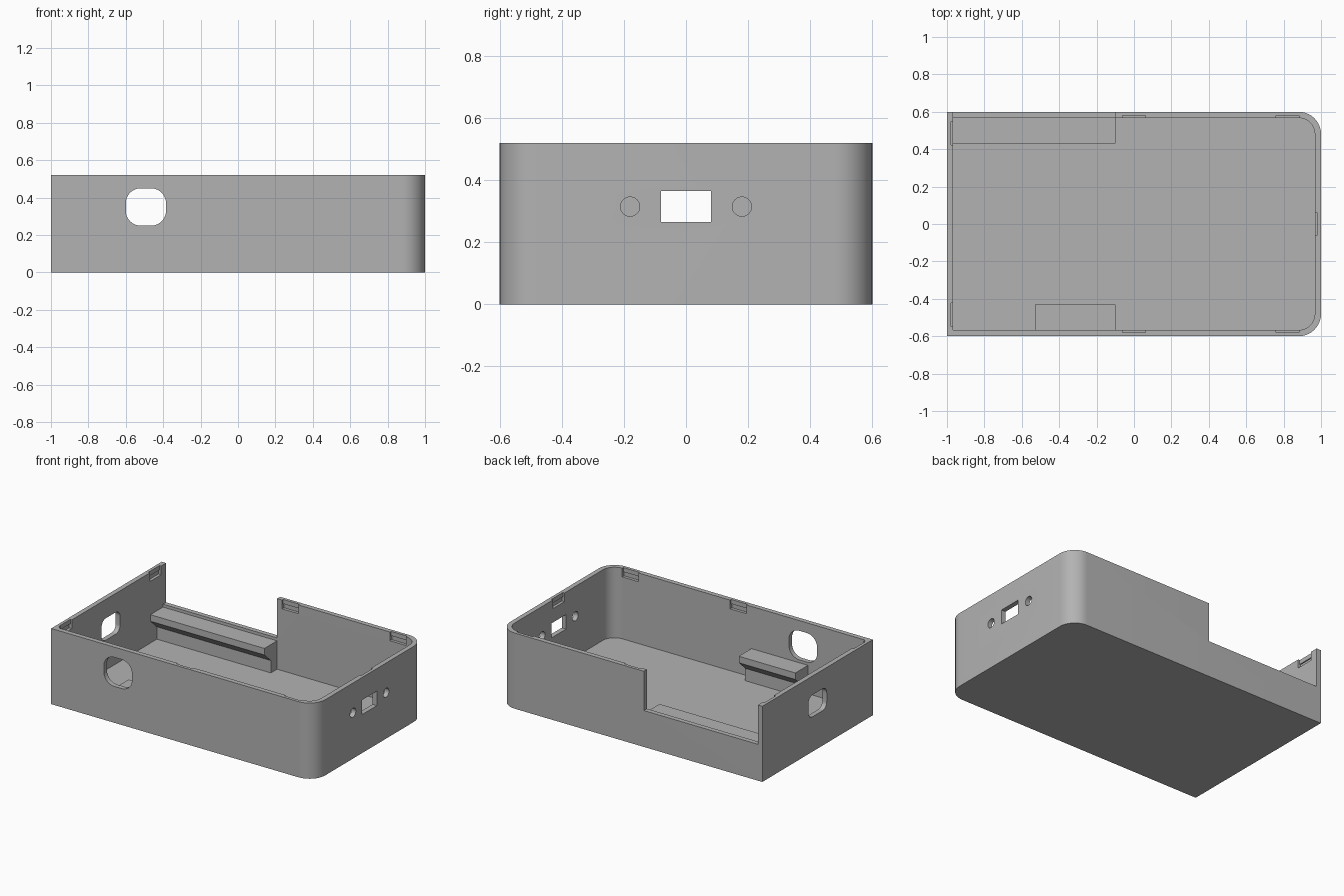
import bpy, bmesh
from math import sin, cos, pi, radians
from mathutils import Matrix, Vector

if "Cube" in bpy.data.objects:
    bpy.data.objects.remove(bpy.data.objects["Cube"])

grey = bpy.data.materials.new("light_grey")
grey.use_nodes = True
colour = (0.45, 0.45, 0.45, 1)
grey.diffuse_color = colour
grey.node_tree.nodes["Principled BSDF"].inputs["Base Color"].default_value = colour

HEIGHT, FLOOR, WALL = 0.52, 0.035, 0.033
PORT_Z = 0.315

# Axis frames: columns are where the profile's u, v and the extrusion go
ALONG_X = Matrix(((0, 0, 1), (1, 0, 0), (0, 1, 0)))
ALONG_Y = Matrix(((1, 0, 0), (0, 0, 1), (0, 1, 0)))
ALONG_Z = Matrix.Identity(3)


def prism(name, profile, lo, hi, frame, place=None):
    """Extrude a closed 2D profile from lo to hi along the frame's axis."""
    bm = bmesh.new()
    rings = [[bm.verts.new(frame @ Vector((u, v, w))) for u, v in profile] for w in (lo, hi)]
    bm.faces.new(rings[0])
    bm.faces.new(rings[1])
    n = len(profile)
    for i in range(n):
        j = (i + 1) % n
        bm.faces.new((rings[0][i], rings[0][j], rings[1][j], rings[1][i]))
    if place:
        bm.transform(place)
    bmesh.ops.recalc_face_normals(bm, faces=bm.faces)
    mesh = bpy.data.meshes.new(name)
    bm.to_mesh(mesh)
    bm.free()
    mesh.materials.append(grey)
    obj = bpy.data.objects.new(name, mesh)
    bpy.context.collection.objects.link(obj)
    return obj


def rounded(u0, u1, v0, v1, left_r, right_r, steps=10):
    """Rectangle with separate corner radii on its low-u and high-u sides."""
    points = []
    for k, (u, v, r) in enumerate(((u1, v1, right_r), (u0, v1, left_r),
                                   (u0, v0, left_r), (u1, v0, right_r))):
        if r == 0:
            points.append((u, v))
            continue
        cu = u - r if u == u1 else u + r
        cv = v - r if v == v1 else v + r
        for i in range(steps + 1):
            a = pi / 2 * (k + i / steps)
            points.append((cu + r * cos(a), cv + r * sin(a)))
    return points


def circle(u, v, r, n=32):
    return [(u + r * cos(2 * pi * i / n), v + r * sin(2 * pi * i / n)) for i in range(n)]


def cut(target, cutter):
    mod = target.modifiers.new("cut", "BOOLEAN")
    mod.operation = "DIFFERENCE"
    mod.solver = "EXACT"
    mod.object = cutter
    bpy.context.view_layer.objects.active = target
    bpy.ops.object.modifier_apply(modifier=mod.name)
    bpy.data.objects.remove(cutter)


# Tray with two rounded corners
case = prism("case_shell", rounded(-1, 1, -0.6, 0.6, 0, 0.12), 0, HEIGHT, ALONG_Z)
inner_x, inner_y = 1 - WALL, 0.6 - WALL
cut(case, prism("cavity", rounded(-inner_x, inner_x, -inner_y, inner_y, 0, 0.087),
                FLOOR, 0.7, ALONG_Z))

# Open section of the back wall
cut(case, prism("back_opening", rounded(-inner_x, -0.1, 0.25, 0.7, 0, 0), 0.5, 0.7, ALONG_Y))

# Openings in the front wall and both ends
cut(case, prism("front_port", rounded(-0.6, -0.385, 0.25, 0.45, 0.08, 0.08), -0.7, -0.5, ALONG_Y))
cut(case, prism("end_port", rounded(-0.1, 0.1, 0.24, 0.39, 0.045, 0.045), -1.1, -0.9, ALONG_X))
cut(case, prism("socket", rounded(-0.08, 0.08, 0.265, 0.365, 0, 0), 0.9, 1.1, ALONG_X))
for side in (-1, 1):
    cut(case, prism("screw_hole", circle(side * 0.18, PORT_Z, 0.031), 0.9, 1.1, ALONG_X))

# Snap slots around the rim: (x, y, direction into the wall in degrees)
slot = [(-0.05, 0.46), (0.02, 0.46), (0.02, 0.49), (0.012, 0.49), (0.012, 0.6), (-0.05, 0.6)]
spots = [(inner_x, 0, 0)]
for side in (-1, 1):
    spots.append((-inner_x, side * 0.485, 180))
    spots += [(x, side * inner_y, side * 90) for x in (0, 0.82)]
for x, y, angle in spots:
    place = Matrix.Translation((x, y, 0)) @ Matrix.Rotation(radians(angle), 4, "Z")
    cut(case, prism("snap_slot", slot, -0.062, 0.062, ALONG_Y, place))

# Overhanging support rails along the long walls
rail = [(0.58, 0.02), (0.5, 0.02), (0.5, 0.12), (0.43, 0.185), (0.43, 0.23), (0.58, 0.23)]
prism("back_rail", rail, -0.98, -0.1, ALONG_X)
prism("front_rail", [(-y, z) for y, z in rail], -0.53, -0.1, ALONG_X)

# Smooth the rounded corners and keep edges crisp
bpy.ops.object.select_all(action="DESELECT")
case.select_set(True)
bpy.context.view_layer.objects.active = case
bpy.ops.object.shade_smooth_by_angle(angle=radians(30))
